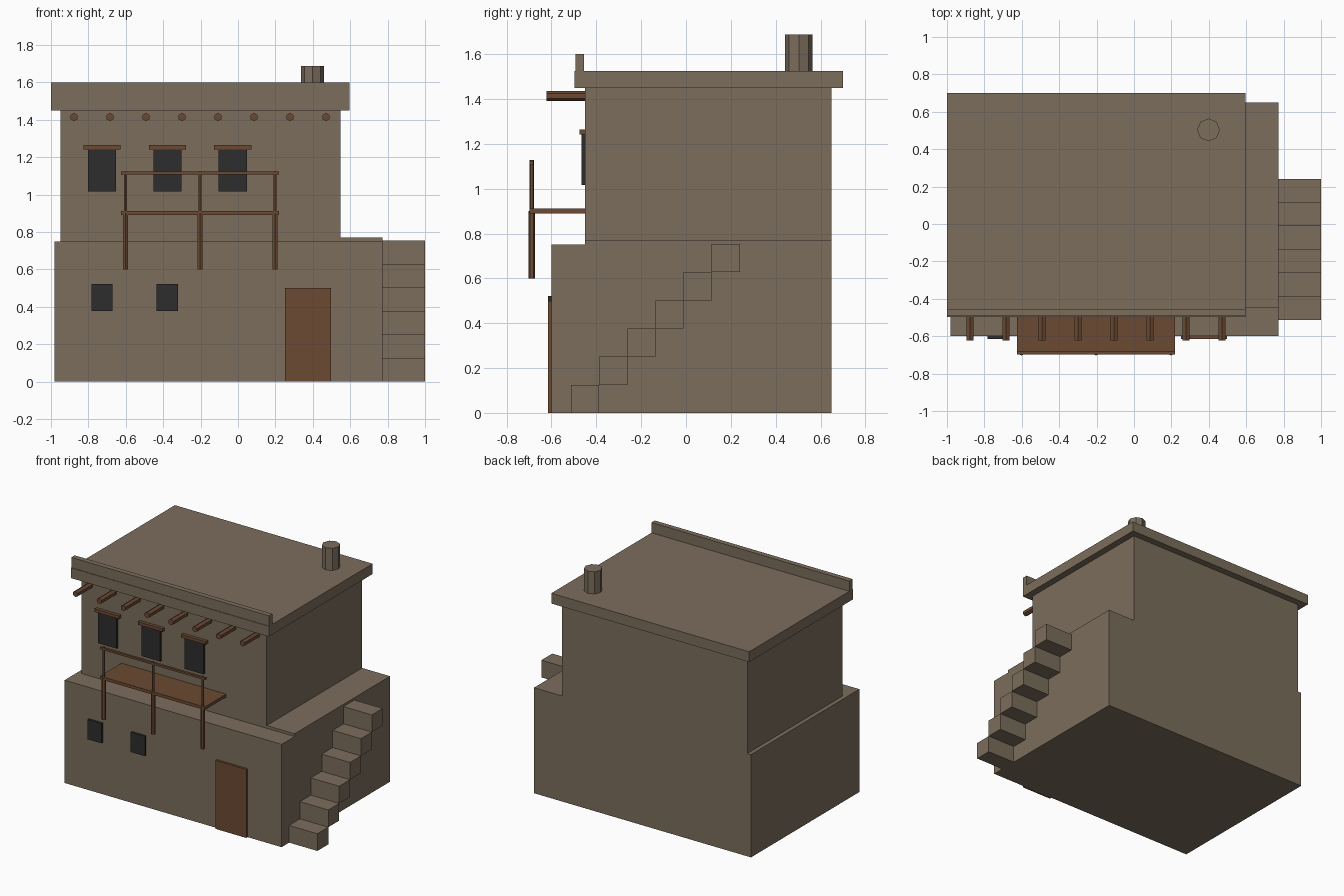
import bpy
import bmesh
from math import pi
from mathutils import Matrix

cube = bpy.data.objects.get("Cube")
if cube:
    bpy.data.objects.remove(cube, do_unlink=True)


def material(name, rgb):
    mat = bpy.data.materials.new(name)
    mat.use_nodes = True
    mat.diffuse_color = (*rgb, 1)
    mat.node_tree.nodes["Principled BSDF"].inputs["Base Color"].default_value = (*rgb, 1)
    return mat


clay = material("mud plaster", (0.2, 0.155, 0.107))
wood = material("brown wood", (0.147, 0.068, 0.032))
dark = material("dark opening", (0.026, 0.026, 0.026))


def finish(name, bm, mat):
    mesh = bpy.data.meshes.new(name)
    bm.to_mesh(mesh)
    bm.free()
    mesh.materials.append(mat)
    obj = bpy.data.objects.new(name, mesh)
    bpy.context.collection.objects.link(obj)
    return obj


def box(name, mat, x, y, z):
    """Box from (low, high) ranges along each axis."""
    bm = bmesh.new()
    size = [r[1] - r[0] for r in (x, y, z)]
    centre = [(r[0] + r[1]) / 2 for r in (x, y, z)]
    bmesh.ops.create_cube(bm, size=1, matrix=Matrix.Translation(centre) @ Matrix.Diagonal((*size, 1)))
    return finish(name, bm, mat)


def prism(name, mat, sides, radius, length, centre, turn=Matrix()):
    """Flat-sided cylinder, upright unless turned."""
    bm = bmesh.new()
    bmesh.ops.create_cone(bm, cap_ends=True, segments=sides, radius1=radius, radius2=radius,
                          depth=length, matrix=Matrix.Translation(centre) @ turn)
    return finish(name, bm, mat)


# Main masses and roof
box("lower_storey", clay, (-0.98, 0.772), (-0.6, 0.65), (0, 0.75))
box("terrace", clay, (0.5, 0.772), (-0.45, 0.65), (0.74, 0.77))
box("upper_storey", clay, (-0.95, 0.547), (-0.45, 0.65), (0.75, 1.45))
box("roof_slab", clay, (-1, 0.597), (-0.497, 0.7), (1.45, 1.525))
box("front_parapet", clay, (-1, 0.597), (-0.493, -0.455), (1.525, 1.6))
prism("chimney", clay, 8, 0.061, 0.19, (0.398, 0.503, 1.592))

# Outside stair of stacked blocks
for i in range(6):
    y, z = -0.513 + i * 0.1255, i * 0.1255
    box(f"stair_step_{i + 1}", clay, (0.772, 1), (y, y + 0.1255), (z, z + 0.1255))

# Roof beams poking out of the front wall
for i in range(8):
    prism(f"roof_beam_{i + 1}", wood, 6, 0.022, 0.2, (-0.877 + i * 0.1925, -0.522, 1.414),
          Matrix.Rotation(pi / 2, 4, "X"))

# Upper windows with lintels
for i, x in enumerate((-0.727, -0.377, -0.028)):
    box(f"upper_window_{i + 1}", dark, (x - 0.075, x + 0.075), (-0.467, -0.45), (1.017, 1.242))
    box(f"window_lintel_{i + 1}", wood, (x - 0.099, x + 0.099), (-0.475, -0.45), (1.242, 1.264))

# Lower windows and door
for i, x in enumerate((-0.727, -0.378)):
    box(f"lower_window_{i + 1}", dark, (x - 0.057, x + 0.057), (-0.616, -0.6), (0.378, 0.522))
box("door", wood, (0.251, 0.498), (-0.616, -0.6), (0, 0.5))

# Balcony deck, posts and railing
box("balcony_deck", wood, (-0.626, 0.22), (-0.698, -0.45), (0.89, 0.912))
box("balcony_rail", wood, (-0.626, 0.22), (-0.697, -0.68), (1.108, 1.123))
for i in range(3):
    x = -0.602 + i * 0.3995
    prism(f"balcony_post_{i + 1}", wood, 6, 0.0155, 0.3, (x, -0.688, 0.75))
    prism(f"rail_post_{i + 1}", wood, 6, 0.009, 0.22, (x, -0.688, 1.017))
